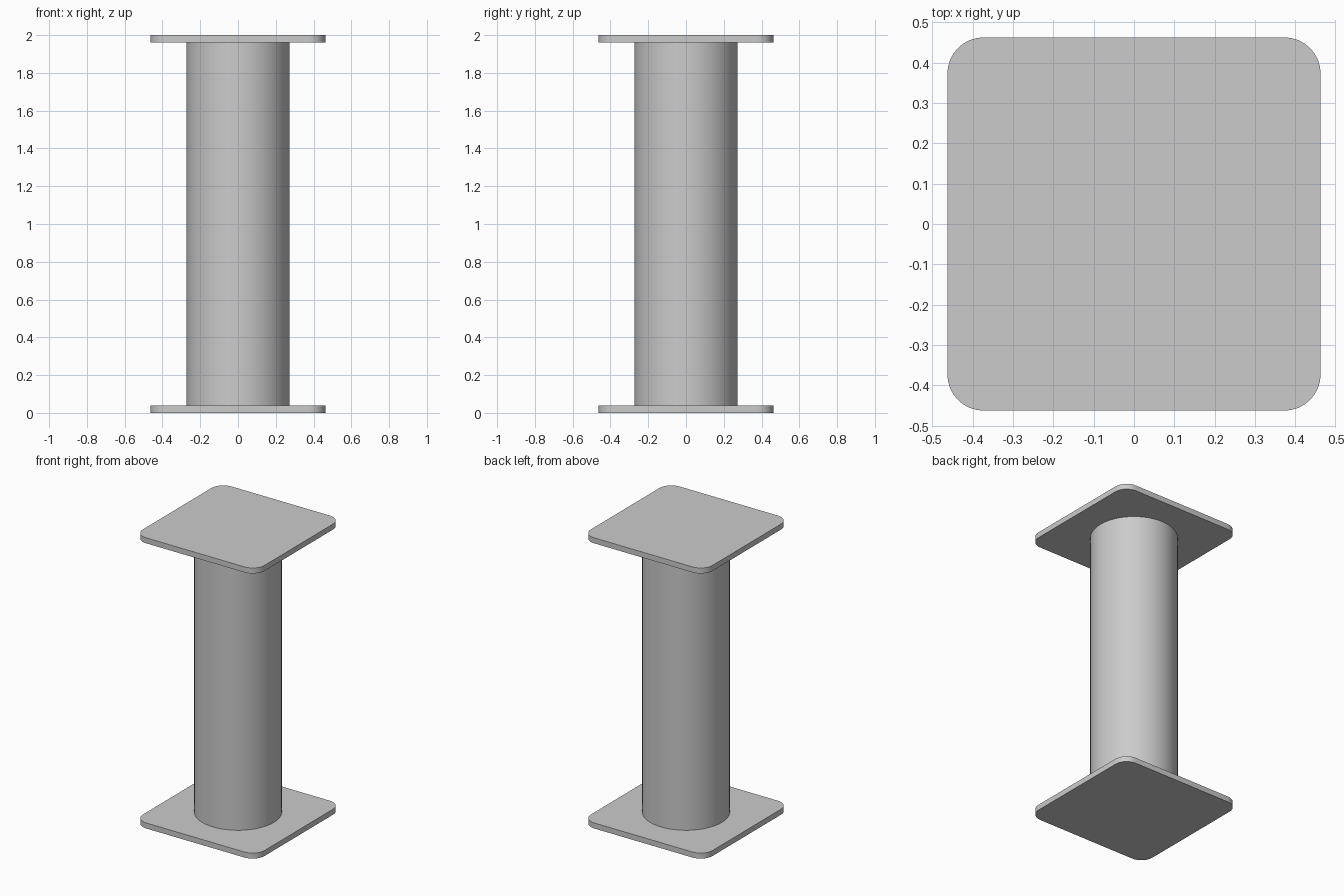
import bpy
import math

HEIGHT = 2.0
HALF = 0.463        # half width of the end plates
THICK = 0.038       # plate thickness
CORNER = 0.09       # plate corner radius
RADIUS = 0.273      # column radius

cube = bpy.data.objects.get("Cube")
if cube:
    bpy.data.objects.remove(cube, do_unlink=True)

grey = bpy.data.materials.new("steel grey")
grey.use_nodes = True
colour = (0.6, 0.6, 0.6, 1)
grey.diffuse_color = colour
grey.node_tree.nodes["Principled BSDF"].inputs["Base Color"].default_value = colour


def finish(obj, name):
    obj.name = obj.data.name = name
    obj.data.materials.append(grey)
    bpy.ops.object.shade_smooth_by_angle(angle=math.radians(30))


def rounded_plate(name, bottom):
    """Square plate whose upright edges are rounded."""
    steps = 8
    outline = []
    for quarter in range(4):
        middle = math.radians(45 + 90 * quarter)
        cx = math.copysign(HALF - CORNER, math.cos(middle))
        cy = math.copysign(HALF - CORNER, math.sin(middle))
        for i in range(steps + 1):
            a = math.radians(90) * (quarter + i / steps)
            outline.append((cx + CORNER * math.cos(a), cy + CORNER * math.sin(a)))
    n = len(outline)
    verts = [(x, y, z) for z in (bottom, bottom + THICK) for x, y in outline]
    faces = [tuple(reversed(range(n))), tuple(range(n, 2 * n))]
    faces += [(i, (i + 1) % n, n + (i + 1) % n, n + i) for i in range(n)]
    mesh = bpy.data.meshes.new(name)
    mesh.from_pydata(verts, [], faces)
    obj = bpy.data.objects.new(name, mesh)
    bpy.context.collection.objects.link(obj)
    bpy.ops.object.select_all(action="DESELECT")
    obj.select_set(True)
    bpy.context.view_layer.objects.active = obj
    finish(obj, name)


# End plates
rounded_plate("base_plate", 0)
rounded_plate("top_plate", HEIGHT - THICK)

# Round column between the plates
bpy.ops.mesh.primitive_cylinder_add(
    vertices=64, radius=RADIUS, depth=HEIGHT - 2 * THICK, location=(0, 0, HEIGHT / 2))
finish(bpy.context.object, "column")
